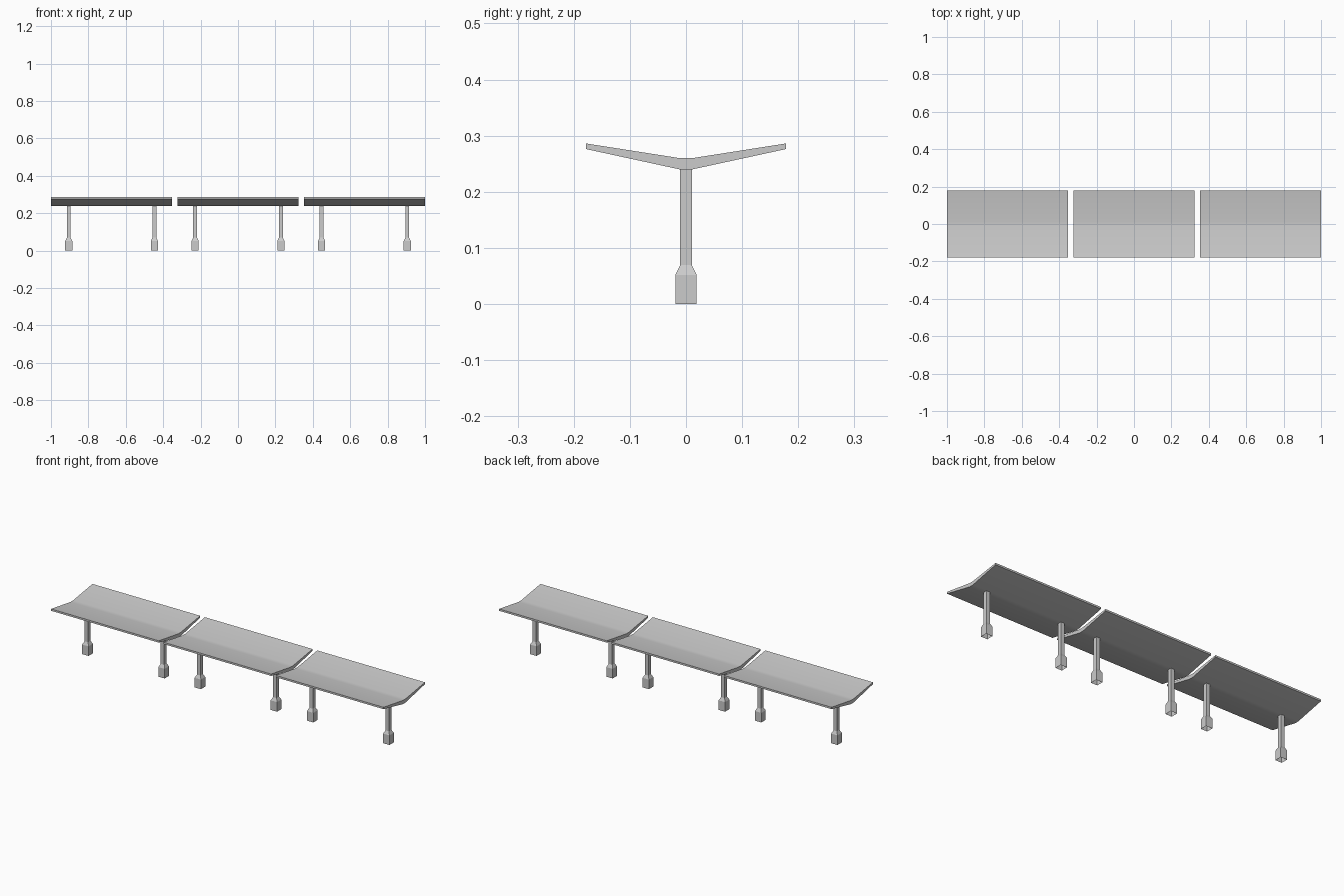
import bpy
import bmesh

cube = bpy.data.objects.get("Cube")
if cube:
    bpy.data.objects.remove(cube, do_unlink=True)

# One concrete grey for the whole shelter
GREY = (0.60, 0.60, 0.60, 1.0)
concrete = bpy.data.materials.new("concrete_grey")
concrete.use_nodes = True
concrete.diffuse_color = GREY
concrete.node_tree.nodes["Principled BSDF"].inputs["Base Color"].default_value = GREY


def add_object(name, bm, smooth=False):
    bmesh.ops.recalc_face_normals(bm, faces=bm.faces)
    mesh = bpy.data.meshes.new(name)
    bm.to_mesh(mesh)
    bm.free()
    mesh.materials.append(concrete)
    obj = bpy.data.objects.new(name, mesh)
    bpy.context.collection.objects.link(obj)
    if smooth:
        bpy.ops.object.select_all(action='DESELECT')
        obj.select_set(True)
        bpy.context.view_layer.objects.active = obj
        bpy.ops.object.shade_smooth_by_angle(angle=0.5)
    return obj


def make_canopy(name, x, length):
    """Shallow V-shaped roof slab, extruded along x."""
    top = [(0.012, 0.26), (0.178, 0.286)]
    under = [(0.178, 0.276), (0.012, 0.24)]
    half = top + under
    profile = half + [(-y, z) for y, z in reversed(half)]
    bm = bmesh.new()
    face = bm.faces.new([bm.verts.new((x - length / 2, y, z)) for y, z in profile])
    moved = bmesh.ops.extrude_face_region(bm, geom=[face], use_keep_orig=True)
    verts = [v for v in moved["geom"] if isinstance(v, bmesh.types.BMVert)]
    bmesh.ops.translate(bm, verts=verts, vec=(length, 0, 0))
    add_object(name, bm, smooth=True)


def make_post(name, x):
    """Square post with a wider tapered foot, open at the bottom."""
    sections = [(0.019, 0.0), (0.019, 0.052), (0.0105, 0.069), (0.0105, 0.245)]
    corners = [(-1, -1), (1, -1), (1, 1), (-1, 1)]
    bm = bmesh.new()
    rings = [[bm.verts.new((x + sx * r, sy * r, z)) for sx, sy in corners]
             for r, z in sections]
    for low, high in zip(rings, rings[1:]):
        for i in range(4):
            j = (i + 1) % 4
            bm.faces.new((low[i], low[j], high[j], high[i]))
    bm.faces.new(rings[-1])
    add_object(name, bm)


# Three canopies in a row, each on two posts
for label, centre in (("right", -0.676), ("middle", 0.0), ("left", 0.676)):
    make_canopy(label + "_canopy", centre, 0.648)
    for side, offset in (("right", -0.229), ("left", 0.229)):
        make_post(f"{label}_canopy_{side}_post", centre + offset)
